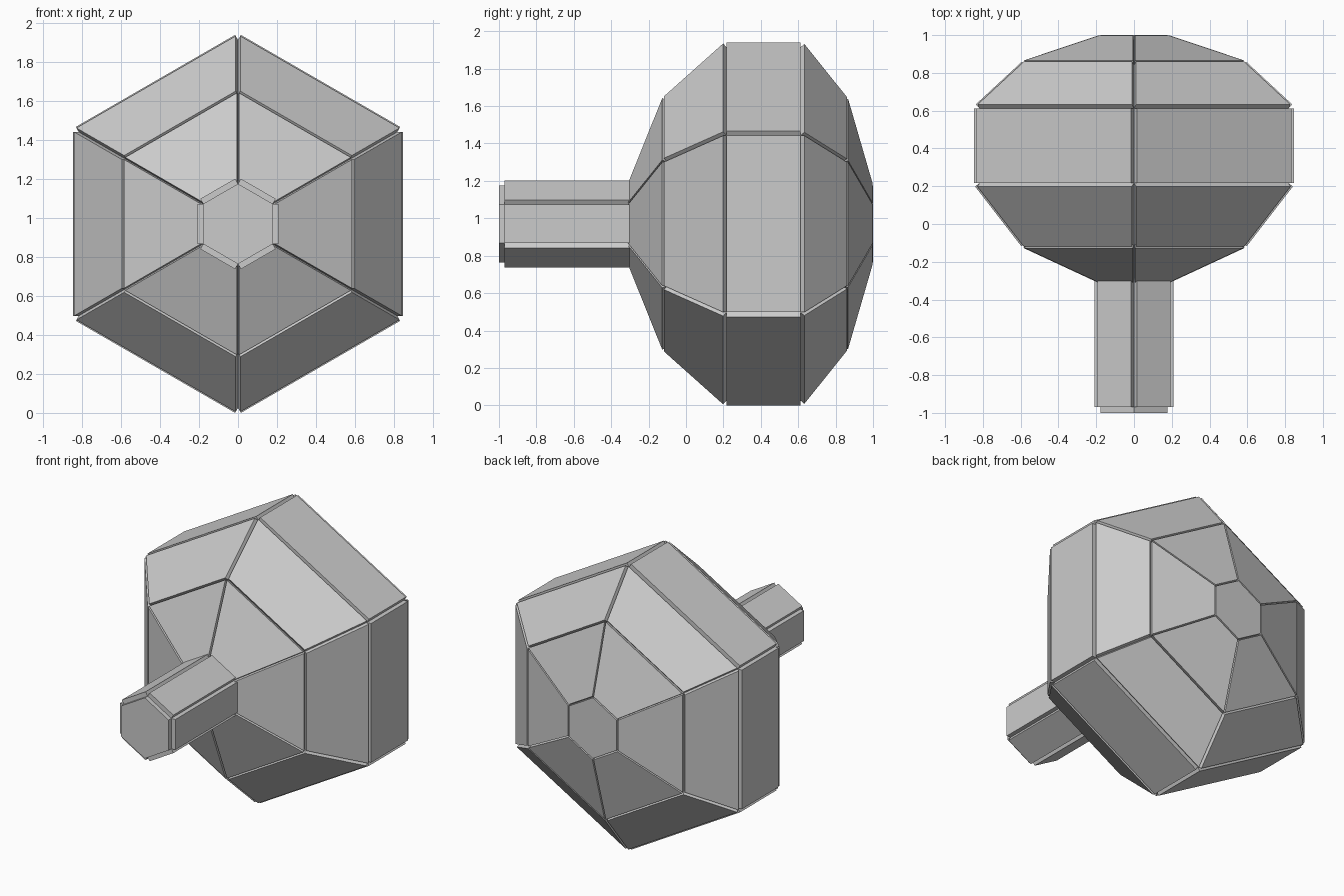
import bpy, bmesh, math

if "Cube" in bpy.data.objects:
    bpy.data.objects.remove(bpy.data.objects["Cube"])

CENTRE_Z = 0.97
PANEL = 0.03  # panel thickness

# (y, corner radius) profile of the hexagonal core, handle end to back cap
profile = [(-0.97, 0.206), (-0.283, 0.206), (-0.10, 0.661), (0.217, 0.944),
           (0.611, 0.944), (0.838, 0.661), (0.97, 0.206)]

bm = bmesh.new()


def hex_ring(y, r):
    return [bm.verts.new((r * math.sin(math.radians(60 * i)), y,
                          CENTRE_Z + r * math.cos(math.radians(60 * i))))
            for i in range(6)]


# Core: hexagonal rings joined into flat panels, closed at both ends
rings = [hex_ring(y, r) for y, r in profile]
for a, b in zip(rings, rings[1:]):
    for i in range(6):
        j = (i + 1) % 6
        bm.faces.new((a[i], a[j], b[j], b[i]))
bm.faces.new(rings[0])
bm.faces.new(rings[-1])
bmesh.ops.recalc_face_normals(bm, faces=bm.faces[:])
bm.normal_update()

# Raised panels: each face pushed straight out, leaving V grooves between
normals = [f.normal.copy() for f in bm.faces]
raised = bmesh.ops.extrude_discrete_faces(bm, faces=bm.faces[:])["faces"]
for f in raised:
    f.normal_update()
    offset = f.normal * PANEL
    for v in f.verts:
        v.co += offset
bm.normal_update()

mesh = bpy.data.meshes.new("panelled_knob")
bm.to_mesh(mesh)
bm.free()
knob = bpy.data.objects.new("panelled_knob", mesh)
bpy.context.collection.objects.link(knob)
